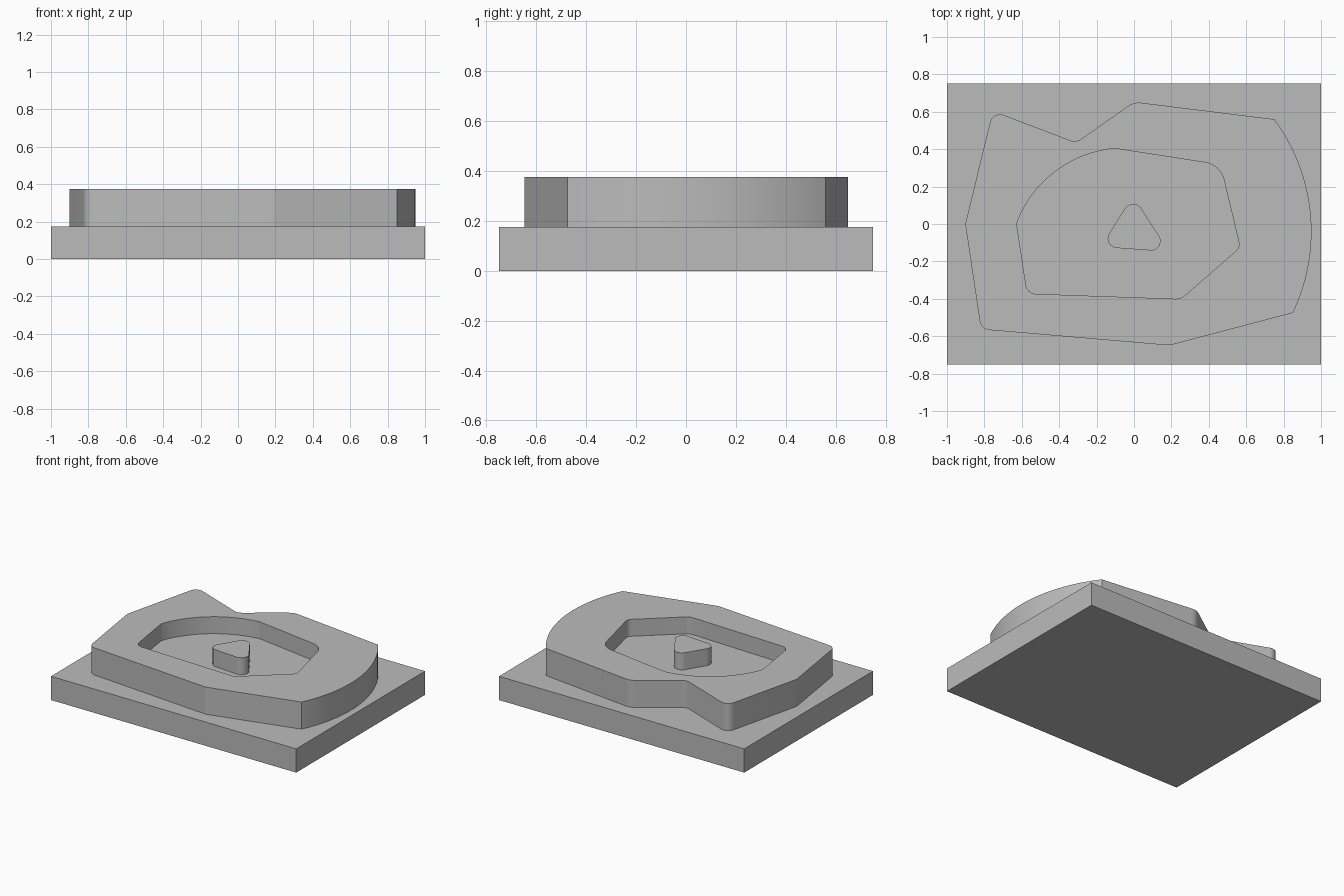
import bpy, bmesh, math
from mathutils import Vector

cube = bpy.data.objects.get("Cube")
if cube:
    bpy.data.objects.remove(cube, do_unlink=True)

grey = bpy.data.materials.new("plain grey")
grey.use_nodes = True
grey.diffuse_color = (0.5, 0.5, 0.5, 1)
grey.node_tree.nodes["Principled BSDF"].inputs["Base Color"].default_value = (0.5, 0.5, 0.5, 1)

BASE_TOP, FLOOR, TOP = 0.175, 0.25, 0.375


def arc(centre, radius, start, end, steps):
    """Sharp outline points along a circular arc, from start to end angle."""
    angles = [start + (end - start) * i / steps for i in range(steps + 1)]
    return [(centre[0] + radius * math.cos(a), centre[1] + radius * math.sin(a), 0) for a in angles]


def rounded(corners, steps=8):
    """Turn (x, y, fillet radius) corners into an outline."""
    out = []
    for i, (x, y, r) in enumerate(corners):
        p = Vector((x, y))
        if r == 0:
            out.append(p)
            continue
        to_prev = (Vector(corners[i - 1][:2]) - p).normalized()
        to_next = (Vector(corners[(i + 1) % len(corners)][:2]) - p).normalized()
        half = to_prev.angle(to_next) / 2
        centre = p + (to_prev + to_next).normalized() * r / math.sin(half)
        a = p + to_prev * r / math.tan(half) - centre
        b = p + to_next * r / math.tan(half) - centre
        for k in range(steps + 1):
            t = k / steps
            out.append(centre + (a * (1 - t) + b * t).normalized() * r)
    return out


def prism(name, outline, bottom, top):
    """Extrude an outline between two heights."""
    bm = bmesh.new()
    face = bm.faces.new([bm.verts.new((p[0], p[1], bottom)) for p in outline])
    side = bmesh.ops.extrude_face_region(bm, geom=[face])["geom"]
    moved = [v for v in side if isinstance(v, bmesh.types.BMVert)]
    bmesh.ops.translate(bm, verts=moved, vec=(0, 0, top - bottom))
    bmesh.ops.recalc_face_normals(bm, faces=bm.faces)
    mesh = bpy.data.meshes.new(name)
    bm.to_mesh(mesh)
    bm.free()
    mesh.materials.append(grey)
    obj = bpy.data.objects.new(name, mesh)
    bpy.context.collection.objects.link(obj)
    return obj


def activate(obj):
    bpy.ops.object.select_all(action="DESELECT")
    obj.select_set(True)
    bpy.context.view_layer.objects.active = obj


# Rectangular base plate
base = prism("base_plate", [(-1, -0.75), (1, -0.75), (1, 0.75), (-1, 0.75)], 0, BASE_TOP)

# Raised block with one bowed side
bow = arc((-0.056, -0.04), 1.005, math.atan2(-0.435, 0.906), math.atan2(0.6, 0.806), 32)
block = prism("raised_block", rounded(bow + [
    (0, 0.653, 0.1), (-0.31, 0.435, 0.06), (-0.755, 0.605, 0.055),
    (-0.902, 0, 0.05), (-0.818, -0.563, 0.06), (0.19, -0.649, 0.1)]), BASE_TOP, TOP)

# Pocket with one bowed corner, cut into the block
curve = arc((-0.047, -0.214), 0.62, math.radians(99.5), math.radians(156.3), 24)
cutter = prism("pocket_cutter", rounded(curve + [
    (-0.627, 0, 0.05), (-0.571, -0.372, 0.055), (0.25, -0.401, 0.08),
    (0.567, -0.125, 0.045), (0.462, 0.316, 0.12), (-0.11, 0.405, 0.15)]), FLOOR, TOP + 0.1)
cutter.hide_render = True
cut = block.modifiers.new("pocket", "BOOLEAN")
cut.operation = "DIFFERENCE"
cut.solver = "EXACT"
cut.object = cutter
activate(block)
bpy.ops.object.modifier_apply(modifier=cut.name)
bpy.data.objects.remove(cutter, do_unlink=True)

# Rounded triangular island standing in the pocket
island = prism("island", rounded([
    (-0.177, -0.122, 0.05), (0.189, -0.149, 0.05), (-0.006, 0.152, 0.052)]), FLOOR, TOP)

for obj in (block, island):
    activate(obj)
    bpy.ops.object.shade_smooth_by_angle(angle=math.radians(30))
